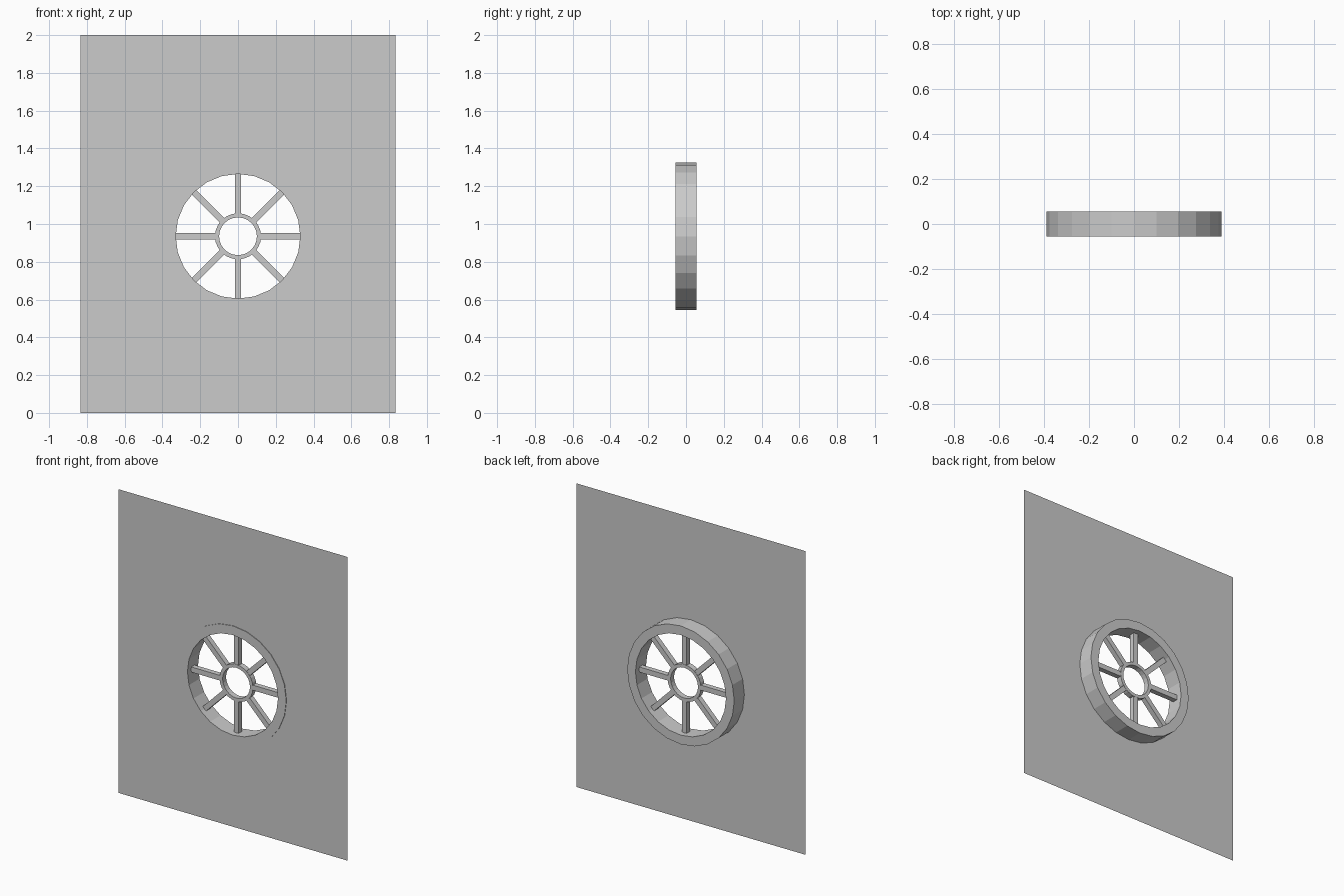
import bpy, bmesh, math
from mathutils import Matrix, Vector

if "Cube" in bpy.data.objects:
    bpy.data.objects.remove(bpy.data.objects["Cube"])

SIDES = 24
CENTRE = Vector((0, 0, 0.935))

grey = bpy.data.materials.new("plain_grey")
grey.use_nodes = True
colour = (0.6, 0.6, 0.6, 1)
grey.diffuse_color = colour
grey.node_tree.nodes["Principled BSDF"].inputs["Base Color"].default_value = colour


def finish(name, bm):
    mesh = bpy.data.meshes.new(name)
    bm.to_mesh(mesh)
    bm.free()
    mesh.materials.append(grey)
    obj = bpy.data.objects.new(name, mesh)
    bpy.context.collection.objects.link(obj)
    return obj


def circle(bm, radius, y):
    step = 2 * math.pi / SIDES
    return [bm.verts.new(CENTRE + Vector((radius * math.cos(i * step), y, radius * math.sin(i * step))))
            for i in range(SIDES)]


def loop_edges(bm, verts):
    return [bm.edges.new((v, verts[(i + 1) % len(verts)])) for i, v in enumerate(verts)]


def ring(name, inner, outer, front, back):
    bm = bmesh.new()
    loops = [circle(bm, r, y) for r, y in
             ((inner, front), (outer, front), (outer, back), (inner, back))]
    for k, a in enumerate(loops):
        b = loops[(k + 1) % 4]
        for i in range(SIDES):
            j = (i + 1) % SIDES
            bm.faces.new((a[i], a[j], b[j], b[i]))
    bmesh.ops.recalc_face_normals(bm, faces=bm.faces)
    return finish(name, bm)


# Thin wall panel with a round opening hidden under the frame
bm = bmesh.new()
corners = [bm.verts.new((x, -0.051, z)) for x, z in
           ((-0.835, 0), (0.835, 0), (0.835, 2), (-0.835, 2))]
edges = loop_edges(bm, corners) + loop_edges(bm, circle(bm, 0.36, -0.051))
bmesh.ops.triangle_fill(bm, use_beauty=True, use_dissolve=False,
                        edges=edges, normal=(0, -1, 0))
finish("wall_panel", bm)

# Round window frame and central hub
ring("window_frame", 0.33, 0.39, -0.055, 0.055)
ring("hub_ring", 0.1, 0.122, -0.018, 0.018)

# Square glazing bars radiating from the hub
for n in range(8):
    bm = bmesh.new()
    bmesh.ops.create_cube(bm, size=1)
    bm.transform(Matrix.Translation(CENTRE)
                 @ Matrix.Rotation(n * math.pi / 4, 4, "Y")
                 @ Matrix.Translation((0.225, 0, 0))
                 @ Matrix.Diagonal((0.22, 0.034, 0.034, 1)))
    finish(f"spoke_{n + 1}", bm)
